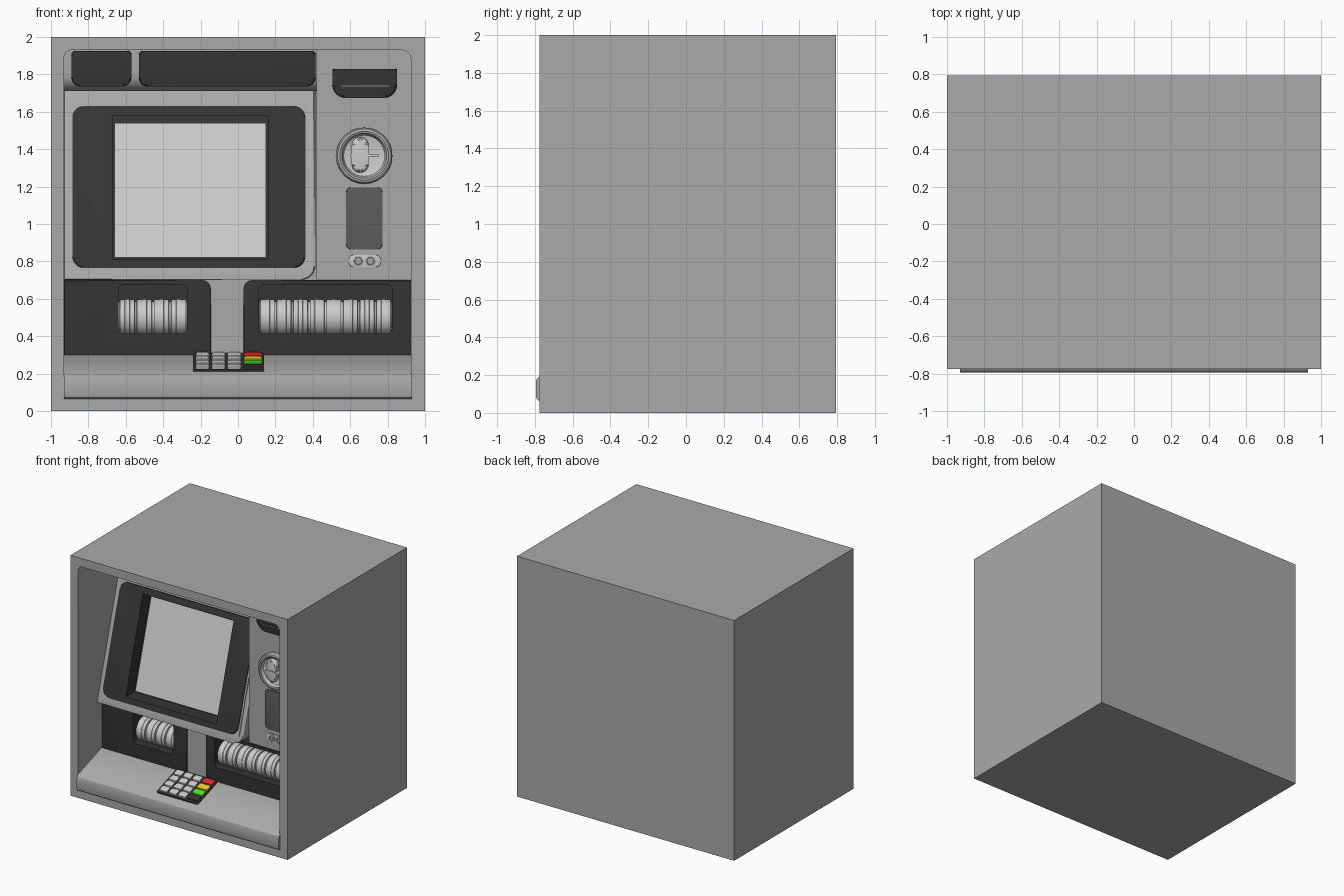
import bpy, bmesh, math

if "Cube" in bpy.data.objects:
    bpy.data.objects.remove(bpy.data.objects["Cube"])

FRONT = -0.775          # y of the cabinet front; depths d are measured back from it
SLOPE = 0.295           # backward lean of the monitor


def material(name, r, g, b):
    m = bpy.data.materials.new(name)
    m.diffuse_color = (r, g, b, 1)
    m.use_nodes = True
    m.node_tree.nodes["Principled BSDF"].inputs["Base Color"].default_value = m.diffuse_color
    return m


GREY = material("cabinet_grey", .4, .4, .4)
DARK = material("dark_plastic", .035, .035, .035)
MID = material("mid_grey", .11, .11, .11)
LIGHT = material("light_grey", .8, .8, .8)
RED = material("red", .8, .02, .02)
YELLOW = material("yellow", .8, .6, .02)
GREEN = material("green", .08, .75, .02)


def finish(name, bm, mat):
    bmesh.ops.remove_doubles(bm, verts=bm.verts, dist=1e-5)
    bmesh.ops.recalc_face_normals(bm, faces=bm.faces)
    me = bpy.data.meshes.new(name)
    bm.to_mesh(me)
    bm.free()
    ob = bpy.data.objects.new(name, me)
    me.materials.append(mat)
    bpy.context.collection.objects.link(ob)
    return ob


def outline(x0, x1, z0, z1, r):
    """Rectangle with corner radii r = (bottom left, bottom right, top right, top left)."""
    r = (r,) * 4 if isinstance(r, (int, float)) else r
    pts = []
    for i, (cx, cz, sx, sz) in enumerate([(x0, z0, 1, 1), (x1, z0, -1, 1),
                                          (x1, z1, -1, -1), (x0, z1, 1, -1)]):
        if r[i] == 0:
            pts.append((cx, cz))
            continue
        for k in range(7):
            a = math.pi + (i + k / 6) * math.pi / 2
            pts.append((cx + sx * r[i] + r[i] * math.cos(a),
                        cz + sz * r[i] + r[i] * math.sin(a)))
    return pts


def plate(name, rect, d0, d1, mat=GREY, r=0, bevel=0, lean=0):
    """Upright rounded slab between depths d0 and d1, optionally leaning back."""
    bm = bmesh.new()
    pts = outline(*rect, r)
    a, b = [[bm.verts.new((x, FRONT + d + lean * (z - .7), z)) for x, z in pts] for d in (d0, d1)]
    front = bm.faces.new(a)
    bm.faces.new(b)
    for i in range(len(pts)):
        j = (i + 1) % len(pts)
        bm.faces.new((a[i], a[j], b[j], b[i]))
    if bevel:
        bmesh.ops.bevel(bm, geom=list(front.edges), offset=bevel, segments=3,
                        profile=.5, affect='EDGES')
    return finish(name, bm, mat)


def prism(name, profile, x0, x1, mat=GREY):
    """Side profile of (depth, z) points swept across x."""
    bm = bmesh.new()
    a, b = [[bm.verts.new((x, FRONT + d, z)) for d, z in profile] for x in (x0, x1)]
    bm.faces.new(a)
    bm.faces.new(b)
    for i in range(len(a)):
        j = (i + 1) % len(a)
        bm.faces.new((a[i], a[j], b[j], b[i]))
    return finish(name, bm, mat)


def lathe(name, profile, centre, axis, mat, n=48):
    """Turn (radius, offset) points around the x or y axis through centre (x, d, z)."""
    bm = bmesh.new()
    cx, cd, cz = centre
    rings = []
    for rad, off in profile:
        ring = []
        for k in range(n):
            u, v = rad * math.cos(k * math.tau / n), rad * math.sin(k * math.tau / n)
            p = (cx + off, FRONT + cd + u, cz + v) if axis == 'X' else (cx + u, FRONT + cd + off, cz + v)
            ring.append(bm.verts.new(p))
        rings.append(ring)
    for p, q in zip(rings, rings[1:]):
        for k in range(n):
            j = (k + 1) % n
            bm.faces.new((p[k], p[j], q[j], q[k]))
    return finish(name, bm, mat)


def cut(ob, *args, **kw):
    """Subtract a plate-shaped pocket."""
    tool = plate("cutter", *args, **kw)
    tool.data.materials.clear()
    tool.data.materials.append(ob.data.materials[0])
    mod = ob.modifiers.new("pocket", 'BOOLEAN')
    mod.operation, mod.solver, mod.object = 'DIFFERENCE', 'EXACT', tool
    bpy.context.view_layer.objects.active = ob
    bpy.ops.object.modifier_apply(modifier=mod.name)
    bpy.data.objects.remove(tool)


# Cabinet with the large front opening
cabinet = plate("cabinet", (-1, 1, 0, 2), 0, 1.57)
cut(cabinet, (-.93, .925, .07, 1.93), -.1, .78, r=(.02, .02, .05, .04))

# Sloping shelf with rounded front lip
prism("shelf", [(.79, .065), (-.005, .065), (-.015, .072), (-.02, .088), (-.02, .163),
                (-.015, .181), (0, .195), (.325, .305), (.79, .305)], -.93, .93)

# Overhead header with rounded underside and two dark panels
arc = [(.51 - .09 * math.sin(a), 1.80 - .09 * math.cos(a))
       for a in [i * math.pi / 16 for i in range(9)]]
prism("header", [(.79, 1.71)] + arc + [(.42, 1.94), (.79, 1.94)], -.935, .42)
for name, x0, x1 in (("header_panel_small", -.89, -.57), ("header_panel_wide", -.53, .415)):
    plate(name, (x0, x1, 1.735, 1.925), .405, .6, DARK, r=(.05, .05, .02, .02), bevel=.012)

# Leaning monitor: surround, trim, bezel, screen
hole = (-.88, .355, .77, 1.625)
surround = plate("monitor_surround", (-.93, .415, .70, 1.72), .24, .40,
                 r=(0, .08, 0, 0), bevel=.012, lean=SLOPE)
cut(surround, hole, .1, .6, r=.05, lean=SLOPE)
trim = plate("monitor_trim", (-.9, .375, .755, 1.64), .233, .26, r=.01, lean=SLOPE)
cut(trim, hole, .1, .6, r=.05, lean=SLOPE)
bezel = plate("monitor_bezel", (-.885, .36, .765, 1.63), .226, .38, DARK,
              r=.06, bevel=.012, lean=SLOPE)
cut(bezel, (-.672, .162, .81, 1.58), .1, .34, lean=SLOPE)
plate("screen", (-.66, .15, .82, 1.54), .33, .36, LIGHT, lean=SLOPE)

# Right-hand service column
plate("service_column", (.42, .927, .69, 1.94), .32, .79)

# Receipt outlet and vent slats
plate("receipt_outlet", (.505, .85, 1.675, 1.83), .295, .4, DARK, r=(.07, .07, .01, .01), bevel=.015)
plate("receipt_slot", (.55, .81, 1.732, 1.742), .29, .3, MID)
for i in range(4):
    plate(f"vent_slat_{i}", (.52, .83, 1.846 + i * .02, 1.856 + i * .02), .312, .33)

# Card reader: backing strip, ring with dish, rounded nose and card bar
plate("reader_backing", (.573, .78, .76, 1.40), .314, .33, r=.01)
lathe("reader_ring", [(.15, .325), (.15, .29), (.143, .279), (.13, .275), (.12, .279), (.115, .29)],
      (.675, 0, 1.365), 'Y', GREY)
lathe("reader_dish", [(.116, .288), (.11, .305), (.09, .311), (0, .313)],
      (.675, 0, 1.365), 'Y', LIGHT)
plate("reader_nose", (.608, .698, 1.275, 1.465), .275, .33, LIGHT, r=.044, bevel=.02)
plate("reader_card_bar", (.60, .755, 1.358, 1.374), .268, .33, LIGHT, r=.007)

# Dark reader window and small lock plate
plate("reader_window", (.578, .772, .865, 1.195), .306, .33, MID, r=.025, bevel=.005)
plate("lock_plate", (.59, .765, .77, .835), .306, .33, LIGHT, r=.03, bevel=.004)
for i, x in enumerate((.643, .708)):
    lathe(f"lock_{i}", [(.028, .31), (.028, .3), (.02, .298), (.018, .303), (.01, .303), (.01, .298), (0, .298)],
          (x, 0, .802), 'Y', GREY, 24)

# Lower dispensers: pillar, dark fascias with windows, grooved rollers
plate("centre_pillar", (-.21, .09, .1, .705), .32, .79)
for side, x0, x1, w0, w1, n, r in (
        ("left", -.93, -.145, -.64, -.27, 4, (0, 0, .05, 0)),
        ("right", .03, .927, .11, .825, 8, (0, 0, 0, .05))):
    fascia = plate(f"{side}_fascia", (x0, x1, .2, .7), .31, .79, DARK, r=r, bevel=.004)
    cut(fascia, (w0, w1, .415, .675), .2, .56, r=.03)
    w = (w1 - w0 - .004) / n
    prof = [(0, 0)]
    for i in range(n):
        s = i * w
        prof += [(.086, s), (.086, s + .005), (.097, s + .007), (.097, s + w * .35), (.1, s + w * .37),
                 (.1, s + w * .63), (.097, s + w * .65), (.097, s + w - .007), (.086, s + w - .005)]
    prof += [(.086, n * w), (0, n * w)]
    lathe(f"{side}_rollers", prof, (w0 + .002, .43, .5), 'X', LIGHT, 32)


# Keypad lying on the sloping shelf
def key(name, x0, x1, d0, d1, h0, h1, mat, r):
    ob = plate(name, (x0, x1, d0, d1), -h1, -h0, mat, r=r, bevel=.004)
    for v in ob.data.vertices:      # lay the slab down onto the shelf slope
        h, d = -(v.co.y - FRONT), v.co.z
        v.co.y, v.co.z = FRONT + d, .195 + .338 * d + h


key("keypad_base", -.24, .14, .045, .31, -.02, .01, DARK, .015)
for row in range(4):
    d = .06 + row * .062
    for col in range(3):
        x = -.225 + col * .085
        key(f"key_{row}_{col}", x, x + .07, d, d + .05, 0, .02, LIGHT, .008)
    key(f"function_key_{row}", .032, .128, d, d + .05, 0, .02, (DARK, GREEN, YELLOW, RED)[row], .008)

# Smooth rounded parts, keep hard edges
for ob in bpy.context.scene.objects:
    ob.select_set(True)
bpy.context.view_layer.objects.active = cabinet
bpy.ops.object.shade_smooth_by_angle(angle=math.radians(30))
